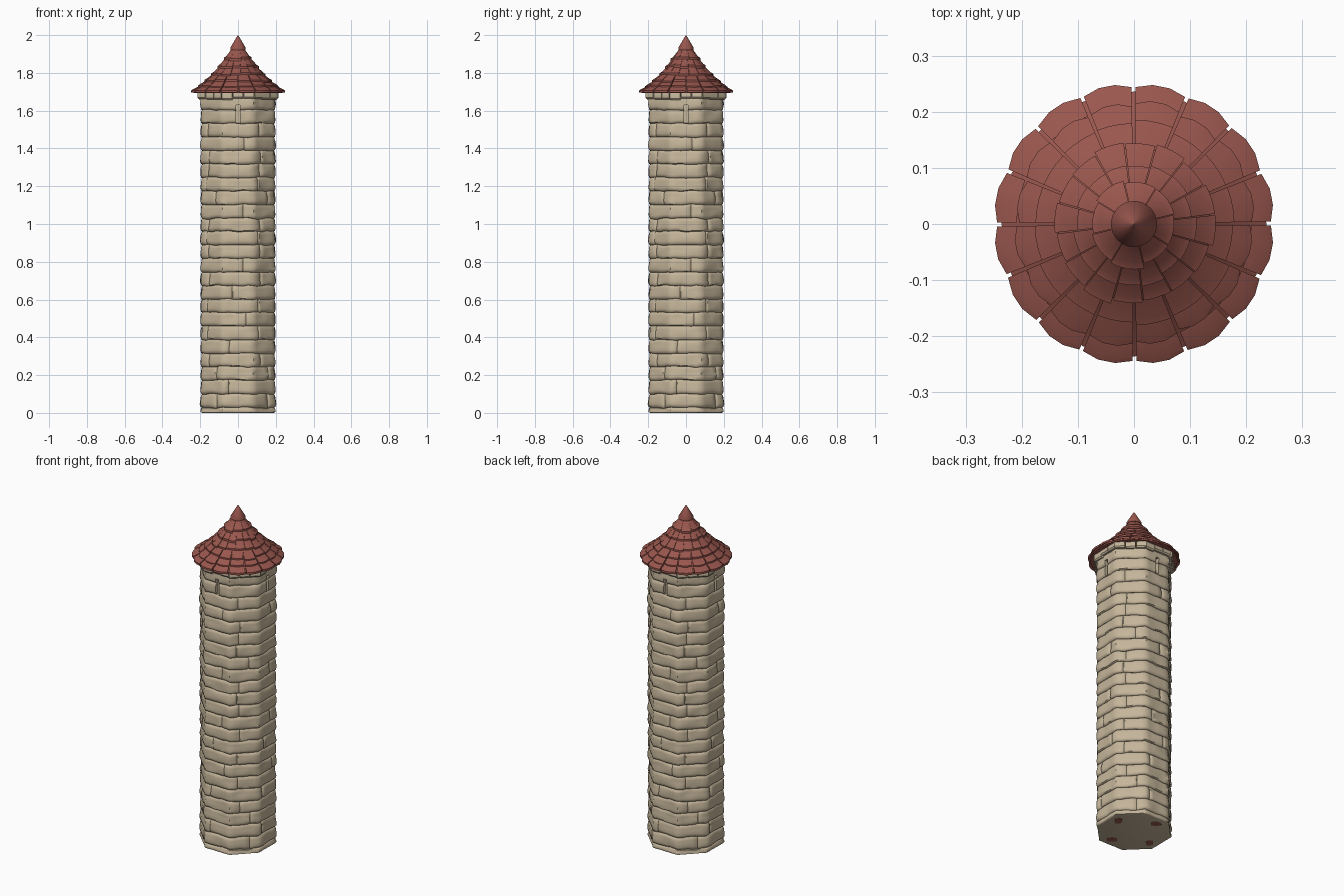
import bpy, bmesh, math, random
from mathutils import Vector, noise

if "Cube" in bpy.data.objects:
    bpy.data.objects.remove(bpy.data.objects["Cube"])

random.seed(4)
TAN = math.tan(math.pi / 8)


def material(name, color):
    m = bpy.data.materials.new(name)
    m.diffuse_color = (*color, 1)
    m.use_nodes = True
    m.node_tree.nodes["Principled BSDF"].inputs["Base Color"].default_value = m.diffuse_color
    return m


STONE = material("pale stone", (0.56, 0.465, 0.325))
ROOF = material("red roof tile", (0.32, 0.095, 0.076))


def finish(name, bm, mat, smooth=True, angle=40):
    bmesh.ops.recalc_face_normals(bm, faces=bm.faces)
    me = bpy.data.meshes.new(name)
    bm.to_mesh(me)
    bm.free()
    for p in me.polygons:
        p.use_smooth = smooth
    if smooth:
        me.set_sharp_from_angle(angle=math.radians(angle))
    me.materials.append(mat)
    ob = bpy.data.objects.new(name, me)
    bpy.context.collection.objects.link(ob)
    return ob


def octagon(u, a):
    """Point on an octagon of apothem a; u runs 0..8, one unit per side."""
    k = math.floor(u)
    t = (u - k) * 2 - 1
    ang = k * math.pi / 4
    n = Vector((math.cos(ang), math.sin(ang)))
    return a * (n + TAN * t * Vector((-n.y, n.x)))


def wave(u, z, seed):
    """Smooth noise that repeats every quarter turn."""
    q = u % 2 * math.pi
    return noise.noise(Vector((math.cos(q) * 0.9 + seed, math.sin(q) * 0.9, z)))


def loft(bm, rings, closed=True):
    """Skin a list of vertex rings and cap both ends."""
    vs = [[bm.verts.new(p) for p in r] for r in rings]
    n = len(vs[0])
    for a, b in zip(vs, vs[1:]):
        for i in range(n):
            bm.faces.new((a[i], a[(i + 1) % n], b[(i + 1) % n], b[i]))
    bm.faces.new(vs[0][::-1])
    bm.faces.new(vs[-1])


# Arrow slit cutter, one slot on each main side
bm = bmesh.new()
for k in range(4):
    a = k * math.pi / 2
    part = bmesh.ops.create_cube(bm, size=1)["verts"]
    for v in part:
        x, y, z = v.co.x * 0.05 + 0.2, v.co.y * 0.02, v.co.z * 0.095 + 1.583
        v.co = (x * math.cos(a) - y * math.sin(a), x * math.sin(a) + y * math.cos(a), z)
cutter = finish("slit_cutter", bm, STONE, smooth=False)
cutter.hide_render = True
cutter.hide_viewport = True

# Wall: bulging, slightly wavy stone courses on an octagonal plan
PROFILE = [(0, .011), (.07, .003), (.25, 0), (.5, .001), (.75, .003), (.93, .006), (1, .012)]
seams = [0] + [0.03 + 0.0715 * i for i in range(24)]


def seam_z(i, u):
    if i in (0, len(seams) - 1):
        return seams[i]
    return seams[i] + 0.008 * wave(u, i * 3.7, 5.0)


for c in range(len(seams) - 1):
    joint = random.choice([0.25, 0.72, 1.3, 1.7]) + random.uniform(-.08, .08)
    cols = [i / 6 for i in range(12) if abs(i / 6 - joint) > 0.06]
    cols = sorted(cols + [joint - .04, joint, joint + .04])
    us = [q * 2 + u for q in range(4) for u in cols]
    rings = []
    for f, inset in PROFILE:
        ring = []
        for u in us:
            z0, z1 = seam_z(c, u), seam_z(c + 1, u)
            body = 1 - abs(2 * f - 1) ** 3
            r = 0.199 - inset + 0.008 * body * (wave(u, c * 2.3 + f, 1.0) - 0.25)
            if abs(u % 2 - joint) < 0.01 and 0 < c < 22:
                r -= 0.006
            p = octagon(u, r)
            ring.append((p.x, p.y, z0 + (z1 - z0) * f))
        rings.append(ring)
    bm = bmesh.new()
    loft(bm, rings)
    course = finish(f"wall_course_{c + 1}", bm, STONE, angle=50)
    if seams[c + 1] > 1.54:
        mod = course.modifiers.new("slit", "BOOLEAN")
        mod.object = cutter
        mod.operation = "DIFFERENCE"
        mod.solver = "EXACT"

# Corbel stones under the eaves, repeated every quarter turn
bm = bmesh.new()
sizes = [(random.uniform(1.655, 1.672), random.uniform(.207, .216)) for _ in range(6)]
for i in range(24):
    low, r = sizes[i % 6]
    u0, u1 = i / 3 + 0.012, (i + 1) / 3 - 0.012
    rings = []
    for z, a in ((low, r - .006), (low + .008, r), (1.695, r), (1.705, r - .006)):
        quad = [octagon(u0, .17), octagon(u0, a), octagon(u1 - 1e-4, a), octagon(u1 - 1e-4, .17)]
        rings.append([(p.x, p.y, z) for p in quad])
    loft(bm, rings)
finish("corbel_stones", bm, STONE, angle=35)

# Roof profile from tip to eaves (radius, height)
ROWS = [(.040, 1.925), (.076, 1.873), (.106, 1.832), (.142, 1.790),
        (.180, 1.754), (.215, 1.725), (.250, 1.700)]

# Roof core: flared cone below the tiles, closed underneath
bm = bmesh.new()
core = [(.002, 1.975)] + [(r - .004, z - .006) for r, z in ROWS[:-1]] + [(.236, 1.702), (.236, 1.694)]
loft(bm, [[(r * math.cos(i * math.pi / 16), r * math.sin(i * math.pi / 16), z)
           for i in range(32)] for r, z in core])
finish("roof_core", bm, ROOF)

# Roof tip: smooth cap
bm = bmesh.new()
cap = [(.0005, 2.0), (.012, 1.982), (.041, 1.932), (.040, 1.922)]
loft(bm, [[(r * math.cos(i * math.pi / 16), r * math.sin(i * math.pi / 16), z)
           for i in range(32)] for r, z in cap])
finish("roof_tip", bm, ROOF)


def tile(bm, a0, a1, inner, outer, steps, corner):
    """One curved tile: raised lower lip, upper end tucked under the next row."""
    (ri, zi), (ro, zo) = inner, outer
    path = [(ri - .006, zi + .002), (ro - .012, zo + .014), (ro, zo + .007), (ro, zo - .005), (ri - .006, zi - .010)]
    rings = []
    for s in range(steps + 1):
        a = a0 + (a1 - a0) * s / steps
        ring = []
        for j, (r, z) in enumerate(path):
            if j in (2, 3) and s in (0, steps):
                r -= corner
            ring.append((r * math.cos(a), r * math.sin(a), z))
        rings.append(ring)
    loft(bm, rings)


# Roof tiles, row by row from the tip to the eaves
counts = [8, 16, 16, 16, 16, 16]
for row, n in enumerate(counts):
    bm = bmesh.new()
    last = row == len(counts) - 1
    step = 2 * math.pi / n
    for i in range(n):
        gap = (0.010 if i % 2 else 0.018) if row > 2 else 0.008
        shift = 0 if row > 2 else step * 0.3
        jit = 0 if last else random.uniform(-.005, .006)
        r, z = ROWS[row + 1]
        tile(bm, i * step + gap + shift, (i + 1) * step - gap + shift, ROWS[row],
             (r + jit, z - jit * 0.8), 4 if row < 3 else 3, 0.006 if row > 3 else 0)
    finish(f"roof_tiles_{row + 1}", bm, ROOF, angle=30)

# Red patches on the underside of the base
bm = bmesh.new()
for k in range(4):
    a = k * math.pi / 2 + 0.25
    c = Vector((math.cos(a), math.sin(a))) * 0.145
    pts = [c + Vector((math.cos(a + t), math.sin(a + t))) * r
           for t, r in ((0, .03), (1, .035), (2.2, .022), (3.3, .028), (4.4, .03), (5.4, .02))]
    loft(bm, [[(p.x, p.y, z) for p in pts] for z in (-.001, .002)])
finish("base_patches", bm, ROOF, smooth=False)
